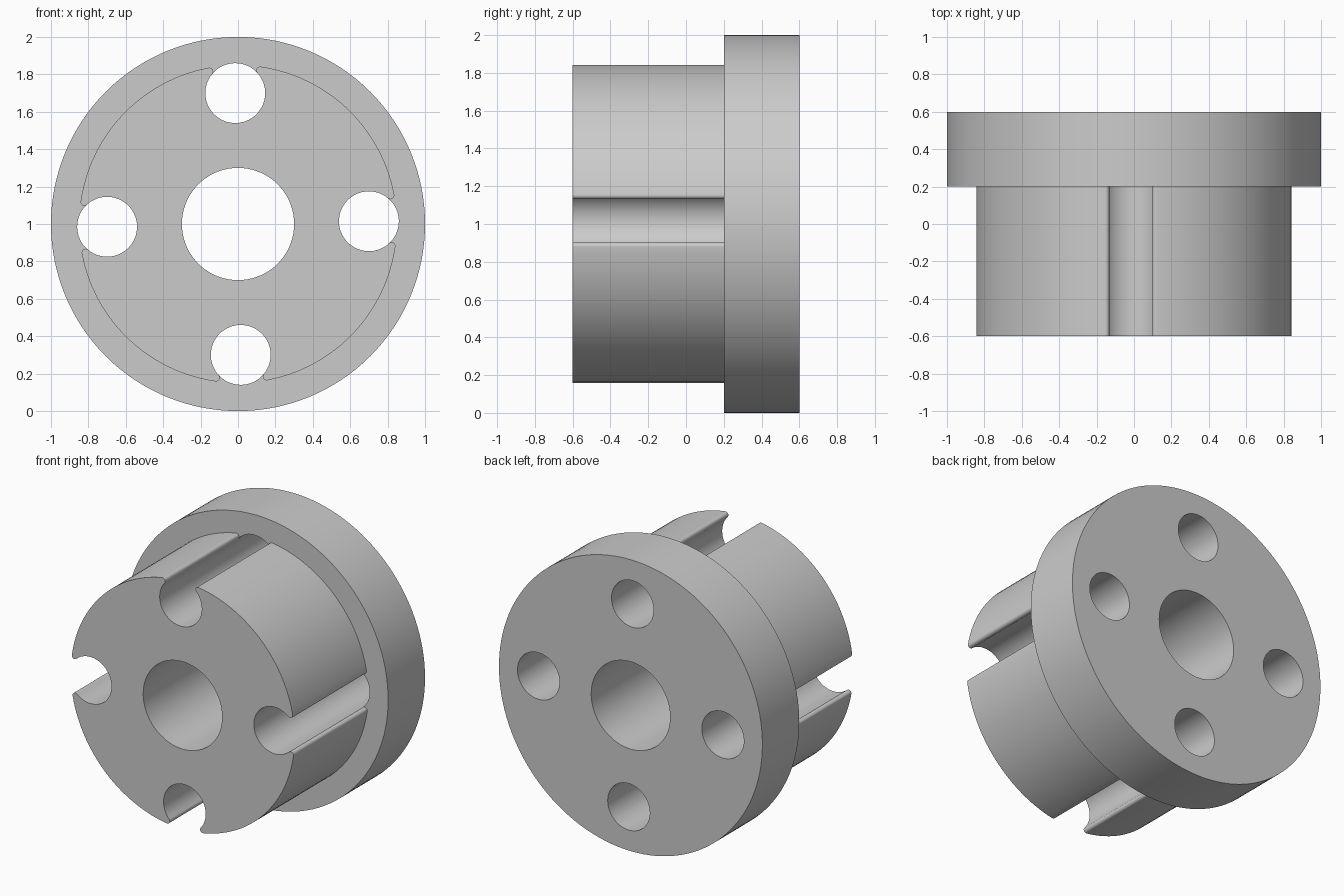
import bpy
import bmesh
from math import cos, sin, atan2, sqrt, degrees, radians
from mathutils import Vector

if "Cube" in bpy.data.objects:
    bpy.data.objects.remove(bpy.data.objects["Cube"])

# Main dimensions
RIM, HUB, BORE = 1.0, 0.85, 0.30
HOLE, PITCH, LIP = 0.16, 0.70, 0.02
FRONT, STEP, BACK = -0.6, 0.2, 0.6
TWIST = 1.2                      # small rotation of the hole pattern, degrees

# Centre of the rounded lip, tangent to both hub and hole
lip_u = (PITCH**2 + (HUB - LIP)**2 - (HOLE + LIP)**2) / (2 * PITCH)
lip_v = sqrt((HUB - LIP)**2 - lip_u**2)
hole_ang = degrees(atan2(lip_v, lip_u - PITCH))
hub_ang = degrees(atan2(lip_v, lip_u))


def arc(cu, cv, r, a0, a1, n, turn=0, flip=1):
    """Arc points in the radial plane, optionally mirrored, then turned about the axis."""
    t = radians(turn)
    pts = []
    for i in range(n + 1):
        a = radians(a0 + (a1 - a0) * i / n)
        u, v = cu + r * cos(a), flip * (cv + r * sin(a))
        pts.append((u * cos(t) - v * sin(t), 1 + u * sin(t) + v * cos(t)))
    return pts


bm = bmesh.new()
shared = {}


def row(pts, y):
    """Vertices of one arc at depth y, shared wherever arcs meet."""
    verts = []
    for x, z in pts:
        key = (round(x, 5), y, round(z, 5))
        if key not in shared:
            shared[key] = bm.verts.new((x, y, z))
        verts.append(shared[key])
    return verts


def wall(chains, y0, y1):
    """Sweep arcs along the axis."""
    for pts in chains:
        a, b = row(pts, y0), row(pts, y1)
        for i in range(len(pts) - 1):
            bm.faces.new((a[i], a[i + 1], b[i + 1], b[i]))


def cap(chains, y):
    """Fill the flat region enclosed by arcs, keeping its openings."""
    edges = []
    for pts in chains:
        verts = row(pts, y)
        edges += [bm.edges.new(pair) for pair in zip(verts, verts[1:])]
    bmesh.ops.triangle_fill(bm, edges=edges, use_beauty=True, normal=Vector((0, -1, 0)))


# Outline arcs
rim = [arc(0, 0, RIM, 0, 360, 128)]
bore = [arc(0, 0, BORE, 0, 360, 72)]
slots, hole_tops, hub_outline = [], [], []
for k in range(4):
    turn = 90 * k + TWIST
    slots.append(arc(PITCH, 0, HOLE, hole_ang, 360 - hole_ang, 40, turn))
    hole_tops.append(arc(PITCH, 0, HOLE, -hole_ang, hole_ang, 16, turn))
    hub_outline.append(arc(0, 0, HUB, hub_ang, 90 - hub_ang, 28, turn))
    for flip in (1, -1):
        hub_outline.append(arc(lip_u, lip_v, LIP, 180 + hole_ang, 360 + hub_ang, 10, turn, flip))

# Flat faces
cap(hub_outline + slots + bore, FRONT)
cap(hub_outline + hole_tops + rim, STEP)
cap(rim + bore + slots + hole_tops, BACK)

# Curved walls
wall(hub_outline + slots, FRONT, STEP)
wall(slots + hole_tops + rim, STEP, BACK)
wall(bore, FRONT, BACK)

bmesh.ops.recalc_face_normals(bm, faces=bm.faces[:])
mesh = bpy.data.meshes.new("flanged_hub")
bm.to_mesh(mesh)
bm.free()
hub = bpy.data.objects.new("flanged_hub", mesh)
bpy.context.collection.objects.link(hub)

# Plain grey metal
grey = bpy.data.materials.new("plain_grey")
grey.use_nodes = True
colour = (0.6, 0.6, 0.6, 1)
grey.diffuse_color = colour
grey.node_tree.nodes["Principled BSDF"].inputs["Base Color"].default_value = colour
mesh.materials.append(grey)

# Smooth curved walls, sharp rims
bpy.ops.object.select_all(action="DESELECT")
hub.select_set(True)
bpy.context.view_layer.objects.active = hub
bpy.ops.object.shade_smooth_by_angle(angle=radians(30))
